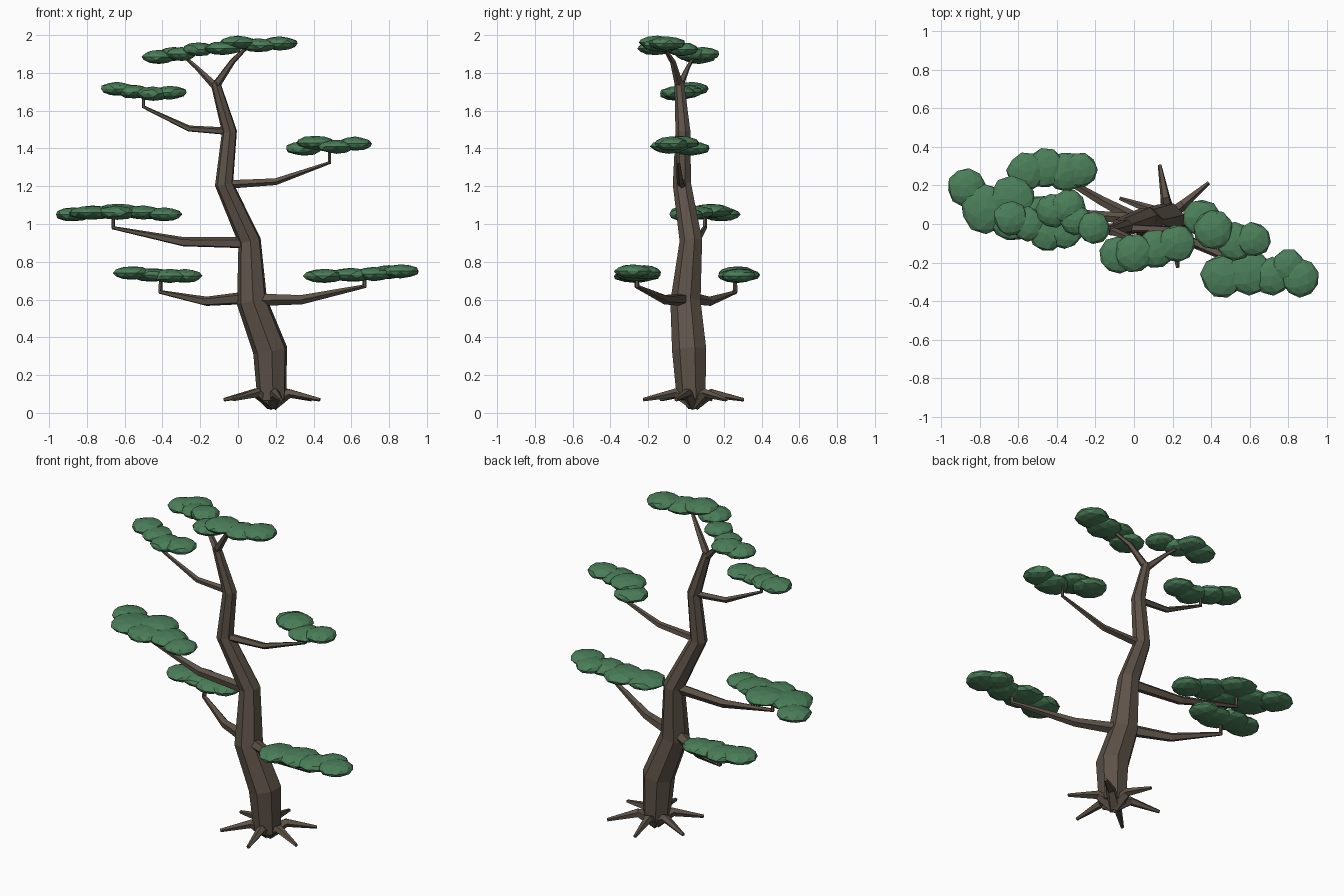
import bpy, bmesh, math, random
from mathutils import Vector, Matrix

random.seed(4)


def material(name, rgb):
    m = bpy.data.materials.new(name)
    m.diffuse_color = (*rgb, 1)
    return m


bark = material("bark", (0.11, 0.085, 0.065))
leaf = material("foliage", (0.07, 0.21, 0.10))


def finish(name, bm, mat):
    bmesh.ops.recalc_face_normals(bm, faces=bm.faces)
    me = bpy.data.meshes.new(name)
    bm.to_mesh(me)
    bm.free()
    me.materials.append(mat)
    ob = bpy.data.objects.new(name, me)
    bpy.context.collection.objects.link(ob)


def tube(name, path, sides, phase=0.0):
    """Faceted tapering tube through (x, y, z, radius) points."""
    bm = bmesh.new()
    pts = [Vector(p[:3]) for p in path]
    dirs = [(b - a).normalized() for a, b in zip(pts, pts[1:])]
    rings = []
    side = dirs[0].orthogonal().normalized()
    if abs(dirs[0].z) > 0.7:
        side = Vector((1, 0, 0))
    for i, p in enumerate(pts):
        t = (dirs[max(i - 1, 0)] + dirs[min(i, len(dirs) - 1)]).normalized()
        side = (side - t * side.dot(t)).normalized()
        up = t.cross(side)
        ring = []
        for k in range(sides):
            a = phase + math.tau * k / sides
            ring.append(bm.verts.new(p + (side * math.cos(a) + up * math.sin(a)) * path[i][3]))
        rings.append(ring)
    for r0, r1 in zip(rings, rings[1:]):
        for k in range(sides):
            j = (k + 1) % sides
            bm.faces.new((r0[k], r0[j], r1[j], r1[k]))
    bm.faces.new(rings[0])
    bm.faces.new(rings[-1])
    finish(name, bm, bark)


def pad(name, blobs):
    """Cloud pad: flattened low-poly spheres given as (x, y, z, radius)."""
    bm = bmesh.new()
    for x, y, z, r in blobs:
        mat = (Matrix.Translation((x, y, z))
               @ Matrix.Diagonal((r, r, 0.037, 1))
               @ Matrix.Rotation(random.uniform(0, 6.28), 4, 'Z'))
        new = bmesh.ops.create_icosphere(bm, subdivisions=2, radius=1.0, matrix=mat)["verts"]
        c = Vector((x, y, z))
        for v in new:
            v.co = c + (v.co - c) * random.uniform(0.94, 1.04)
    finish(name, bm, leaf)


# Trunk with alternating bends
tube("trunk", [(0.18, 0.03, 0.07, 0.078), (0.172, 0.02, 0.33, 0.094),
               (0.075, 0.0, 0.59, 0.083), (0.062, 0.028, 0.91, 0.062),
               (-0.073, -0.02, 1.21, 0.05), (-0.045, -0.015, 1.49, 0.041),
               (-0.12, -0.035, 1.75, 0.026)], 7, 0.3)

# Surface roots
for i in range(6):
    a = math.radians(40 + 60 * i)
    c, s = math.cos(a), math.sin(a)
    tube(f"root_{i + 1}", [(0.18 + c * r, 0.04 + s * r, z, w) for r, z, w in
                           ((0.0, 0.05, 0.04), (0.1, 0.105, 0.026), (0.27, 0.07, 0.01))], 5)

# Branches, each turning up into its pad
tube("branch_low_left", [(0.06, 0.0, 0.61, 0.036), (-0.17, 0.12, 0.59, 0.026),
                         (-0.41, 0.26, 0.64, 0.014), (-0.41, 0.26, 0.73, 0.010)], 5)
tube("branch_low_right", [(0.08, 0.0, 0.60, 0.036), (0.34, -0.11, 0.60, 0.026),
                          (0.67, -0.26, 0.67, 0.014), (0.67, -0.26, 0.73, 0.010)], 5)
tube("branch_mid_left", [(0.05, 0.02, 0.90, 0.032), (-0.29, 0.05, 0.905, 0.026),
                         (-0.66, 0.10, 0.98, 0.012), (-0.66, 0.10, 1.05, 0.009)], 5)
tube("branch_mid_right", [(-0.06, -0.02, 1.21, 0.024), (0.20, -0.03, 1.225, 0.019),
                          (0.485, -0.04, 1.325, 0.010), (0.485, -0.04, 1.42, 0.008)], 5)
tube("branch_high_left", [(-0.05, -0.015, 1.49, 0.021), (-0.26, -0.02, 1.505, 0.017),
                          (-0.50, -0.02, 1.62, 0.010), (-0.50, -0.02, 1.70, 0.008)], 5)
tube("branch_top_right", [(-0.12, -0.035, 1.73, 0.024), (-0.03, -0.07, 1.86, 0.016),
                          (0.05, -0.12, 1.94, 0.009)], 5)
tube("branch_top_left", [(-0.12, -0.035, 1.73, 0.022), (-0.22, 0.01, 1.83, 0.012),
                         (-0.30, 0.05, 1.90, 0.008)], 5)

# Foliage pads
pad("pad_low_left", [(-0.56, 0.27, 0.74, 0.10), (-0.46, 0.29, 0.73, 0.105),
                     (-0.36, 0.27, 0.725, 0.105), (-0.28, 0.28, 0.725, 0.09)])
pad("pad_low_right", [(0.46, -0.27, 0.725, 0.115), (0.60, -0.25, 0.73, 0.12),
                      (0.72, -0.27, 0.735, 0.10), (0.80, -0.22, 0.745, 0.09),
                      (0.86, -0.28, 0.75, 0.10)])
pad("pad_mid_left", [(-0.87, 0.19, 1.05, 0.10), (-0.77, 0.08, 1.06, 0.13),
                     (-0.63, 0.13, 1.07, 0.12), (-0.64, 0.02, 1.06, 0.11),
                     (-0.50, 0.04, 1.06, 0.11), (-0.39, 0.0, 1.05, 0.095)])
pad("pad_mid_right", [(0.35, 0.03, 1.40, 0.10), (0.41, -0.03, 1.43, 0.105),
                      (0.52, -0.09, 1.41, 0.10), (0.62, -0.08, 1.425, 0.09)])
pad("pad_high_left", [(-0.64, 0.03, 1.715, 0.09), (-0.55, 0.0, 1.70, 0.09),
                      (-0.45, -0.05, 1.69, 0.095), (-0.36, -0.04, 1.695, 0.09)])
pad("pad_top_right", [(-0.08, -0.16, 1.93, 0.10), (0.0, -0.15, 1.96, 0.10),
                      (0.11, -0.13, 1.945, 0.10), (0.22, -0.10, 1.955, 0.10)])
pad("pad_top_left", [(-0.42, 0.07, 1.885, 0.09), (-0.34, 0.09, 1.90, 0.09),
                     (-0.30, 0.02, 1.90, 0.08), (-0.21, -0.02, 1.925, 0.085)])
